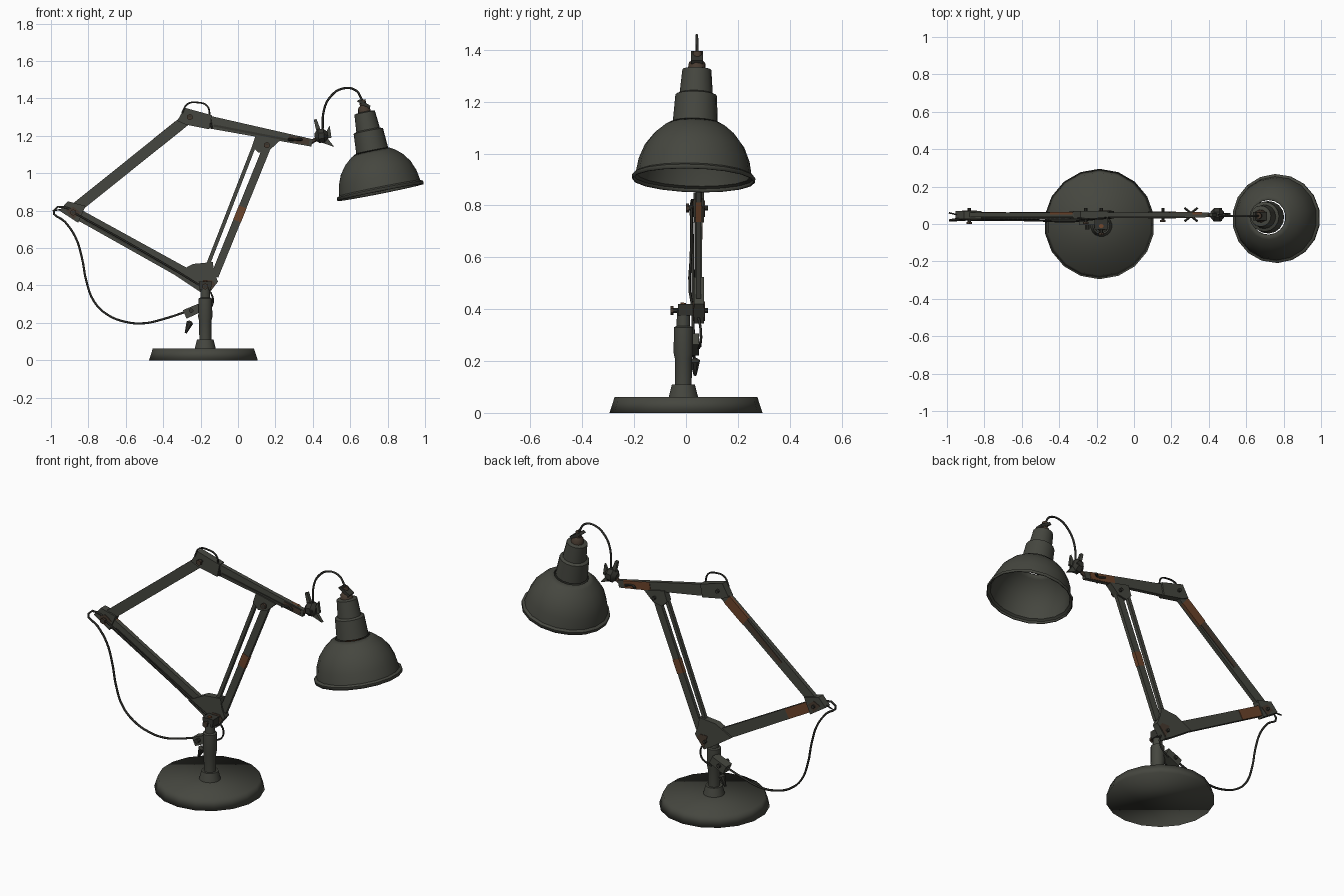
import bpy, bmesh, math
from mathutils import Vector, Matrix

if "Cube" in bpy.data.objects:
    bpy.data.objects.remove(bpy.data.objects["Cube"])


def material(name, rgb):
    m = bpy.data.materials.new(name)
    m.diffuse_color = (*rgb, 1)
    m.use_nodes = True
    m.node_tree.nodes["Principled BSDF"].inputs["Base Color"].default_value = m.diffuse_color
    return m


PAINT = material("worn_dark_grey_paint", (0.060, 0.062, 0.050))
DARK = material("dark_oily_metal", (0.034, 0.034, 0.028))
RUST = material("orange_rust", (0.150, 0.058, 0.024))
BROWN = material("brown_tarnish", (0.062, 0.042, 0.029))
CABLE = material("black_cable", (0.025, 0.025, 0.021))


def finish(name, bm, mat, angle=40, recalc=True):
    if recalc:
        bmesh.ops.recalc_face_normals(bm, faces=bm.faces)
    me = bpy.data.meshes.new(name)
    bm.to_mesh(me)
    bm.free()
    me.materials.append(mat)
    ob = bpy.data.objects.new(name, me)
    bpy.context.collection.objects.link(ob)
    if angle:
        bpy.ops.object.select_all(action='DESELECT')
        ob.select_set(True)
        bpy.context.view_layer.objects.active = ob
        bpy.ops.object.shade_smooth_by_angle(angle=math.radians(angle))
    return ob


def prism(name, pts, y0, y1, mat):
    """Front outline (x, z) extruded from y0 to y1."""
    bm = bmesh.new()
    a = [bm.verts.new((x, y0, z)) for x, z in pts]
    b = [bm.verts.new((x, y1, z)) for x, z in pts]
    bm.faces.new(a)
    bm.faces.new(b[::-1])
    for i in range(len(pts)):
        j = (i + 1) % len(pts)
        bm.faces.new((a[i], b[i], b[j], a[j]))
    return finish(name, bm, mat, 0)


def bar(name, a, b, w0, w1, y0, y1, mat):
    """Flat strip between two (x, z) points, with a width at each end."""
    a, b = Vector(a), Vector(b)
    n = (b - a).normalized()
    n = Vector((-n.y, n.x))
    pts = [a + n * w0 / 2, b + n * w1 / 2, b - n * w1 / 2, a - n * w0 / 2]
    return prism(name, [tuple(p) for p in pts], y0, y1, mat)


def lathe(name, prof, origin, axis, mat, segs=16, cap=True, angle=40):
    """Profile of (radius, distance) turned about an axis."""
    bm = bmesh.new()
    rot = Vector(axis).to_track_quat('Z', 'Y').to_matrix().to_4x4()
    mat4 = Matrix.Translation(origin) @ rot
    rings = []
    for r, s in prof:
        rings.append([bm.verts.new(mat4 @ Vector((
            r * math.cos(2 * math.pi * (k + .5) / segs),
            r * math.sin(2 * math.pi * (k + .5) / segs), s))) for k in range(segs)])
    for p, q in zip(rings, rings[1:]):
        for k in range(segs):
            j = (k + 1) % segs
            bm.faces.new((p[k], p[j], q[j], q[k]))
    if cap:
        bm.faces.new(rings[0][::-1])
        bm.faces.new(rings[-1])
    return finish(name, bm, mat, angle)


def rod(name, a, b, r, mat, segs=8):
    d = Vector(b) - Vector(a)
    return lathe(name, [(r, 0), (r, d.length)], a, d, mat, segs)


def tube(name, pts, r, mat=CABLE):
    cu = bpy.data.curves.new(name, 'CURVE')
    cu.dimensions = '3D'
    cu.bevel_depth, cu.bevel_resolution, cu.resolution_u = r, 1, 4
    cu.use_fill_caps = True
    sp = cu.splines.new('BEZIER')
    sp.bezier_points.add(len(pts) - 1)
    for p, co in zip(sp.bezier_points, pts):
        p.co = co
        p.handle_left_type = p.handle_right_type = 'AUTO'
    cu.materials.append(mat)
    ob = bpy.data.objects.new(name, cu)
    bpy.context.collection.objects.link(ob)
    bpy.ops.object.select_all(action='DESELECT')
    ob.select_set(True)
    bpy.context.view_layer.objects.active = ob
    bpy.ops.object.convert(target='MESH')


# Base and stem
lathe("base", [(.295, 0), (.275, .062)], (-.185, 0, 0), (0, 0, 1), PAINT, 18, angle=180)
SX, SY = -.175, -.01
lathe("stem_collar", [(.058, .06), (.045, .11)], (SX, SY, 0), (0, 0, 1), PAINT)
lathe("stem", [(.033, .1), (.034, .21), (.039, .23), (.038, .33), (.027, .335), (.026, .4)],
      (SX, SY, 0), (0, 0, 1), PAINT, 12)
rod("stem_top_pin", (SX, -.015, .38), (SX, -.01, .425), .012, RUST)
prism("stem_bracket", [(-.205, .375), (-.145, .375), (-.14, .42), (-.21, .42)], -.03, .05, DARK)

# Clamp screw on the stem and hanging plug
bar("stem_clamp", (-.285, .245), (-.195, .285), .05, .045, -.005, .05, PAINT)
rod("clamp_screw", (-.25, -.03, .265), (-.25, .06, .265), .012, DARK)
lathe("hanging_plug", [(.006, 0), (.02, .06), (.008, .07)], (-.28, .035, .145), (.4, 0, 1), DARK, 8)

# Arms (one flat linkage)
Y0, Y1 = .037, .061
bar("lower_arm", (-.89, .80), (-.18, .405), .058, .066, Y0, Y1, PAINT)
bar("upper_arm", (-.89, .795), (-.26, 1.30), .058, .058, Y0, Y1, PAINT)
bar("top_arm", (-.26, 1.295), (.396, 1.162), .072, .04, Y0, Y1, PAINT)
bar("thin_strut", (.088, 1.15), (-.165, .50), .02, .02, .038, .058, PAINT)
bar("wide_strut", (.155, 1.14), (-.125, .45), .042, .042, .038, .058, PAINT)
bar("lower_arm_groove", (-.82, .75), (-.25, .43), .012, .012, Y0 - .004, Y0, DARK)
bar("top_arm_groove", (-.13, 1.255), (.3, 1.172), .012, .012, Y0 - .004, Y0, DARK)

# Rust patches, mostly on the back of the arms
bar("rust_lower_arm", (-.84, .772), (-.70, .694), .059, .059, .05, Y1 + .003, RUST)
bar("rust_upper_arm", (-.43, 1.164), (-.31, 1.26), .059, .059, .05, Y1 + .003, RUST)
bar("rust_upper_arm_streak", (-.66, .98), (-.43, 1.164), .02, .035, .058, Y1 + .003, BROWN)
bar("rust_top_arm", (.19, 1.204), (.36, 1.17), .046, .042, .05, Y1 + .003, RUST)
bar("rust_top_arm_front", (.27, 1.188), (.38, 1.166), .03, .03, Y0 - .003, .05, BROWN)
bar("rust_strut", (.025, .82), (-.005, .745), .044, .044, .036, .06, RUST)

# Joint brackets
prism("base_joint", [(-.345, .46), (-.24, .515), (-.135, .525), (-.128, .475), (-.107, .42),
                     (-.165, .345), (-.21, .37)], .03, .07, PAINT)
prism("base_joint_tarnish", [(-.19, .43), (-.14, .43), (-.12, .405), (-.165, .355)], .027, .073, BROWN)
prism("rear_joint", [(-.955, .80), (-.91, .85), (-.815, .825), (-.855, .735)], .028, .07, PAINT)
prism("rear_joint_tarnish", [(-.92, .80), (-.88, .82), (-.84, .79), (-.88, .755)], .025, .073, BROWN)
prism("top_joint", [(-.325, 1.28), (-.285, 1.35), (-.14, 1.31), (-.155, 1.235), (-.28, 1.26)],
      .028, .07, PAINT)
prism("front_joint", [(.075, 1.145), (.095, 1.205), (.225, 1.175), (.165, 1.12), (.11, 1.11)],
      .03, .068, PAINT)

# Cross bolts
for nm, x, z, a, b, r in (("base", -.175, .395, -.06, .085, .010), ("rear", -.88, .79, 0, .085, .010),
                          ("top", -.257, 1.30, .0, .085, .010), ("front", .155, 1.15, .01, .085, .010)):
    rod(nm + "_bolt", (x, a, z), (x, b, z), r, DARK)
    rod(nm + "_bolt_head", (x, a, z), (x, a + .012, z), r * 1.7, BROWN, 6)

# Wing nuts near the arm end, one each side
for s in (-1, 1):
    for k in (-1, 1):
        rod("wing_nut", (.305, .05 + s * .008, 1.18), (.305 + k * .035, .05 + s * .036, 1.18),
            .007, DARK, 6)

# Lamp swivel: ball, wings and spikes
rod("swivel_pin", (.385, .049, 1.163), (.45, .049, 1.20), .012, BROWN)
lathe("swivel_ball", [(.018, -.035), (.04, -.015), (.04, .015), (.018, .035)],
      (.445, .049, 1.20), (1, 0, .1), DARK, 8)
prism("swivel_upper_wing", [(.405, 1.285), (.42, 1.29), (.45, 1.21), (.425, 1.20)], .04, .058, PAINT)
prism("swivel_lower_wing", [(.43, 1.17), (.48, 1.185), (.515, 1.14)], .04, .058, PAINT)
prism("swivel_side_wing", [(.45, 1.18), (.49, 1.255), (.50, 1.19)], .042, .056, PAINT)
rod("swivel_bolt", (.46, .015, 1.2), (.46, .085, 1.2), .010, DARK)

# Lamp shade and neck, tilted
O, AX = Vector((.762, .029, .897)), Vector((-.195, .03, .98)).normalized()
shade = lathe("shade", [(.238, 0), (.238, .016), (.224, .024), (.214, .08), (.192, .135),
                        (.158, .18), (.120, .212), (.095, .226)], O, AX, PAINT, 18, False)
sol = shade.modifiers.new("thickness", 'SOLIDIFY')
sol.thickness, sol.offset = .006, -1
lathe("shade_neck", [(.087, .228), (.080, .335), (.064, .342), (.056, .435), (.034, .44)],
      O, AX, PAINT, 16)
lathe("socket_plate", [(.06, .215), (.075, .226)], O, AX, RUST, 16)
lathe("shade_cap", [(.035, .438), (.032, .462), (.018, .475), (.018, .505)], O, AX, BROWN, 10)
prism("cap_clip", [(.635, 1.385), (.65, 1.395), (.71, 1.36), (.70, 1.345)], .02, .065, DARK)

# Cables
tube("lamp_cable", [(.452, .05, 1.22), (.46, .045, 1.34), (.495, .042, 1.41), (.56, .042, 1.453),
                    (.63, .042, 1.443), (.664, .044, 1.39)], .006)
tube("top_joint_cable", [(-.30, .03, 1.32), (-.27, .028, 1.37), (-.215, .028, 1.378),
                         (-.165, .03, 1.36), (-.15, .035, 1.30), (-.14, .035, 1.24)], .005)
tube("arm_cable", [(-.88, .022, .79), (-.6, .02, .635), (-.22, .025, .41), (-.145, .05, .36),
                   (-.14, .058, .29), (-.2, .05, .25)], .005)
tube("hanging_cable", [(-.85, .035, .80), (-.985, .02, .80), (-.925, .022, .74), (-.87, .025, .66),
                       (-.835, .026, .55), (-.81, .027, .42), (-.77, .028, .315), (-.70, .03, .245),
                       (-.60, .03, .205), (-.50, .03, .198), (-.40, .03, .22), (-.27, .03, .262)], .006)
tube("loose_wire", [(-.88, .055, .80), (-.94, .05, .805), (-.99, .06, .80)], .004)
